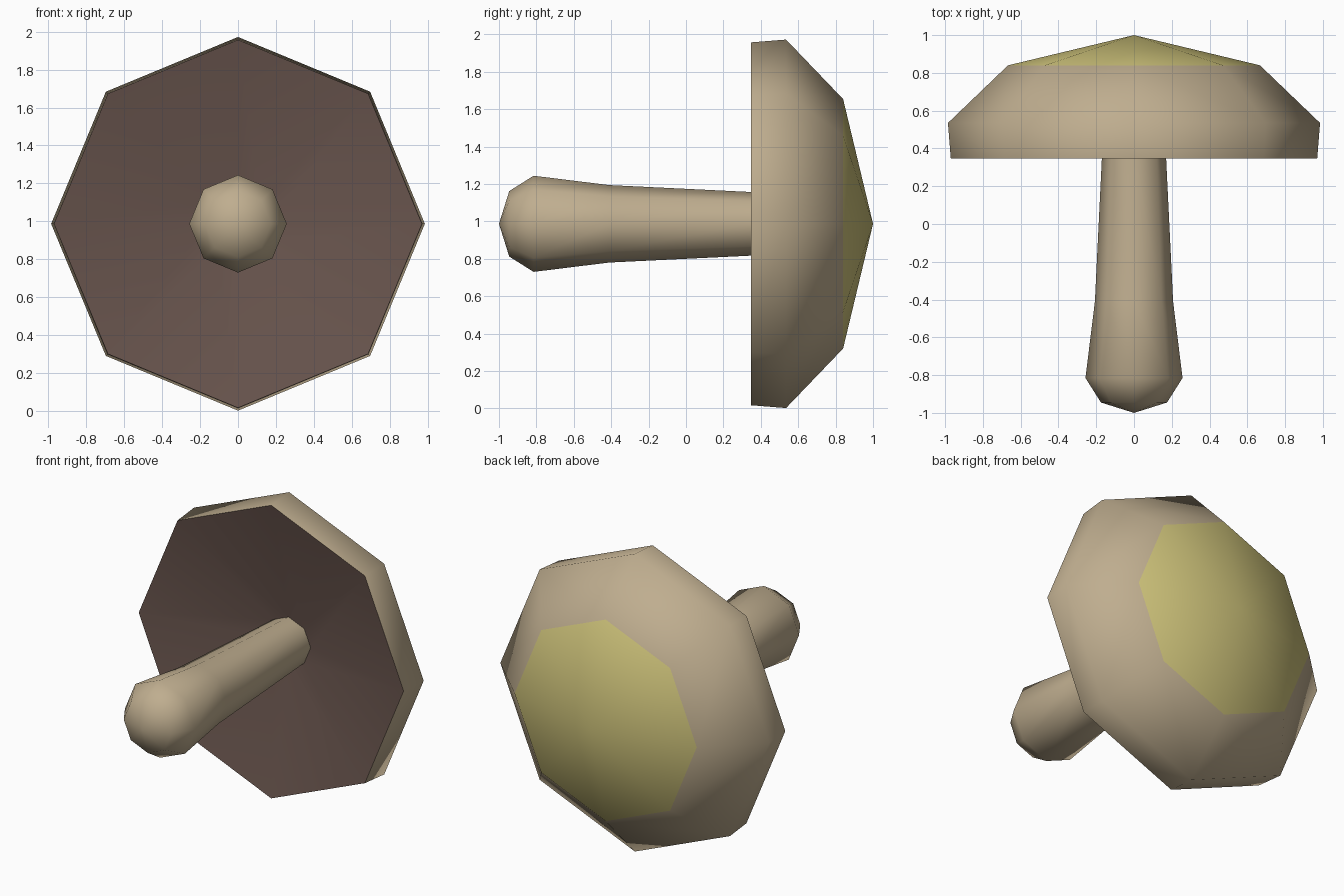
import bpy, bmesh, math

if "Cube" in bpy.data.objects:
    bpy.data.objects.remove(bpy.data.objects["Cube"])

SIDES = 8
CENTRE_Z = 0.987


def material(name, rgb):
    m = bpy.data.materials.new(name)
    m.diffuse_color = (*rgb, 1.0)
    m.use_nodes = True
    m.node_tree.nodes["Principled BSDF"].inputs["Base Color"].default_value = m.diffuse_color
    return m


tan = material("tan", (0.52, 0.42, 0.275))
yellow = material("pale yellow", (0.60, 0.53, 0.19))
brown = material("dark brown", (0.14, 0.09, 0.075))


def lathe(name, profile, mats, bands):
    """Turn (y, radius) points around the y axis; bands = material index per segment."""
    bm = bmesh.new()
    rings = []
    for y, r in profile:
        if r == 0:
            rings.append([bm.verts.new((0, y, CENTRE_Z))] * SIDES)
        else:
            rings.append([bm.verts.new((r * math.cos(a), y, CENTRE_Z + r * math.sin(a)))
                          for a in (2 * math.pi * i / SIDES for i in range(SIDES))])
    for a, b, mat in zip(rings, rings[1:], bands):
        for i in range(SIDES):
            j = (i + 1) % SIDES
            corners = list(dict.fromkeys((a[i], a[j], b[j], b[i])))
            bm.faces.new(corners).material_index = mat
    bmesh.ops.recalc_face_normals(bm, faces=bm.faces)
    mesh = bpy.data.meshes.new(name)
    bm.to_mesh(mesh)
    bm.free()
    for m in mats:
        mesh.materials.append(m)
    obj = bpy.data.objects.new(name, mesh)
    bpy.context.collection.objects.link(obj)
    bpy.ops.object.select_all(action='DESELECT')
    obj.select_set(True)
    bpy.context.view_layer.objects.active = obj
    bpy.ops.object.shade_smooth_by_angle(angle=math.radians(65))
    return obj


# Stem with a rounded, swollen foot
lathe("mushroom_stem",
      [(-1.0, 0), (-0.945, 0.175), (-0.815, 0.257), (-0.41, 0.207), (0.35, 0.17), (0.55, 0.16), (0.55, 0)],
      [tan], [0] * 6)

# Cap: hollow brown underside, tan side, yellow crown
lathe("mushroom_cap",
      [(0.54, 0), (0.53, 0.16), (0.347, 0.97), (0.535, 0.985), (0.84, 0.667), (1.0, 0)],
      [tan, yellow, brown], [2, 2, 0, 0, 1])
